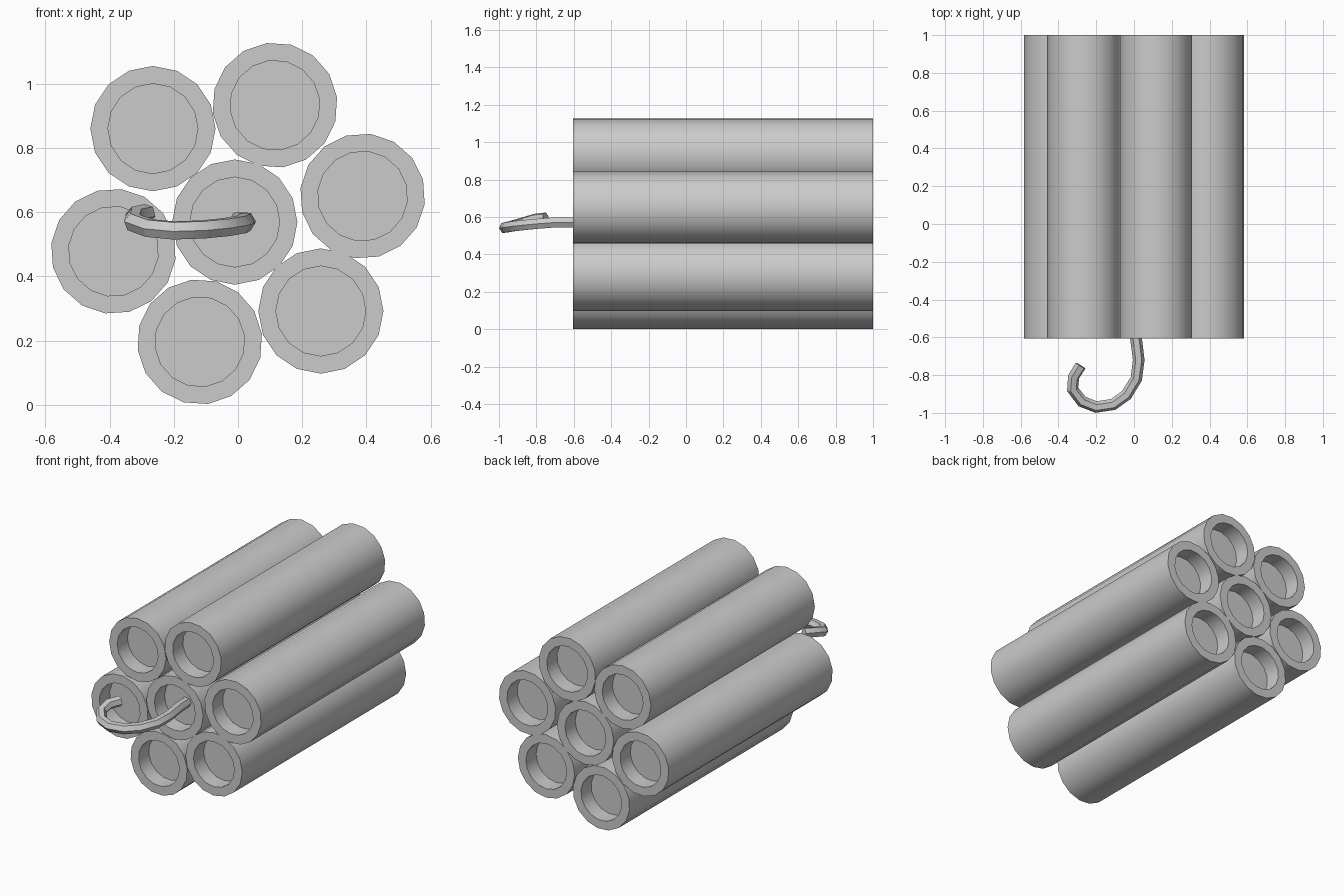
import bpy, bmesh, math

cube = bpy.data.objects.get("Cube")
if cube:
    bpy.data.objects.remove(cube, do_unlink=True)

grey = bpy.data.materials.new("plain_grey")
grey.use_nodes = True
COLOUR = (0.6, 0.6, 0.6, 1)
grey.diffuse_color = COLOUR
grey.node_tree.nodes["Principled BSDF"].inputs["Base Color"].default_value = COLOUR

SIDES, OUTER, INNER, DEPTH = 16, 0.195, 0.14, 0.1
FRONT, BACK = -0.605, 1.0


def finish(obj):
    obj.data.materials.append(grey)
    bpy.ops.object.select_all(action='DESELECT')
    obj.select_set(True)
    bpy.context.view_layer.objects.active = obj
    bpy.ops.object.shade_smooth_by_angle(angle=math.radians(30))


def add_tube(name, x, z, turn):
    """Long cylinder along y with a round recess in each end."""
    bm = bmesh.new()
    profile = [(INNER, FRONT + DEPTH), (INNER, FRONT), (OUTER, FRONT),
               (OUTER, BACK), (INNER, BACK), (INNER, BACK - DEPTH)]
    rings = []
    for r, y in profile:
        angles = [turn + math.tau * i / SIDES for i in range(SIDES)]
        rings.append([bm.verts.new((r * math.cos(a), y, r * math.sin(a))) for a in angles])
    for a, b in zip(rings, rings[1:]):
        for i in range(SIDES):
            j = (i + 1) % SIDES
            bm.faces.new((a[i], a[j], b[j], b[i]))
    bm.faces.new(rings[0])
    bm.faces.new(rings[-1])
    bmesh.ops.recalc_face_normals(bm, faces=bm.faces)
    mesh = bpy.data.meshes.new(name)
    bm.to_mesh(mesh)
    bm.free()
    obj = bpy.data.objects.new(name, mesh)
    obj.location = (x, 0, z)
    bpy.context.collection.objects.link(obj)
    finish(obj)


# Bundle: one tube in the middle, six around it
centres = [("upper_right", -0.265, 0.86), ("upper_left", 0.115, 0.933),
           ("left", 0.388, 0.65), ("lower_left", 0.258, 0.292),
           ("bottom", -0.119, 0.196), ("right", -0.388, 0.478),
           ("centre", -0.01, 0.569)]
for i, (place, x, z) in enumerate(centres):
    add_tube(place + "_tube", x, z, -math.radians(60) * i)

# Curled fuse wire coming out of the middle tube
path = [(0.0, -0.48, 0.57), (0.01, -0.6, 0.572), (0.025, -0.72, 0.57),
        (0.012, -0.82, 0.562), (-0.04, -0.905, 0.553), (-0.11, -0.955, 0.546),
        (-0.2, -0.969, 0.543), (-0.275, -0.94, 0.55), (-0.325, -0.875, 0.568),
        (-0.32, -0.81, 0.588), (-0.283, -0.75, 0.595)]
curve = bpy.data.curves.new("fuse", 'CURVE')
curve.dimensions = '3D'
curve.bevel_depth = 0.031
curve.bevel_resolution = 1
curve.use_fill_caps = True
spline = curve.splines.new('POLY')
spline.points.add(len(path) - 1)
for point, co in zip(spline.points, path):
    point.co = (*co, 1)
wire = bpy.data.objects.new("fuse", curve)
bpy.context.collection.objects.link(wire)
bpy.ops.object.select_all(action='DESELECT')
wire.select_set(True)
bpy.context.view_layer.objects.active = wire
bpy.ops.object.convert(target='MESH')
finish(bpy.context.object)
